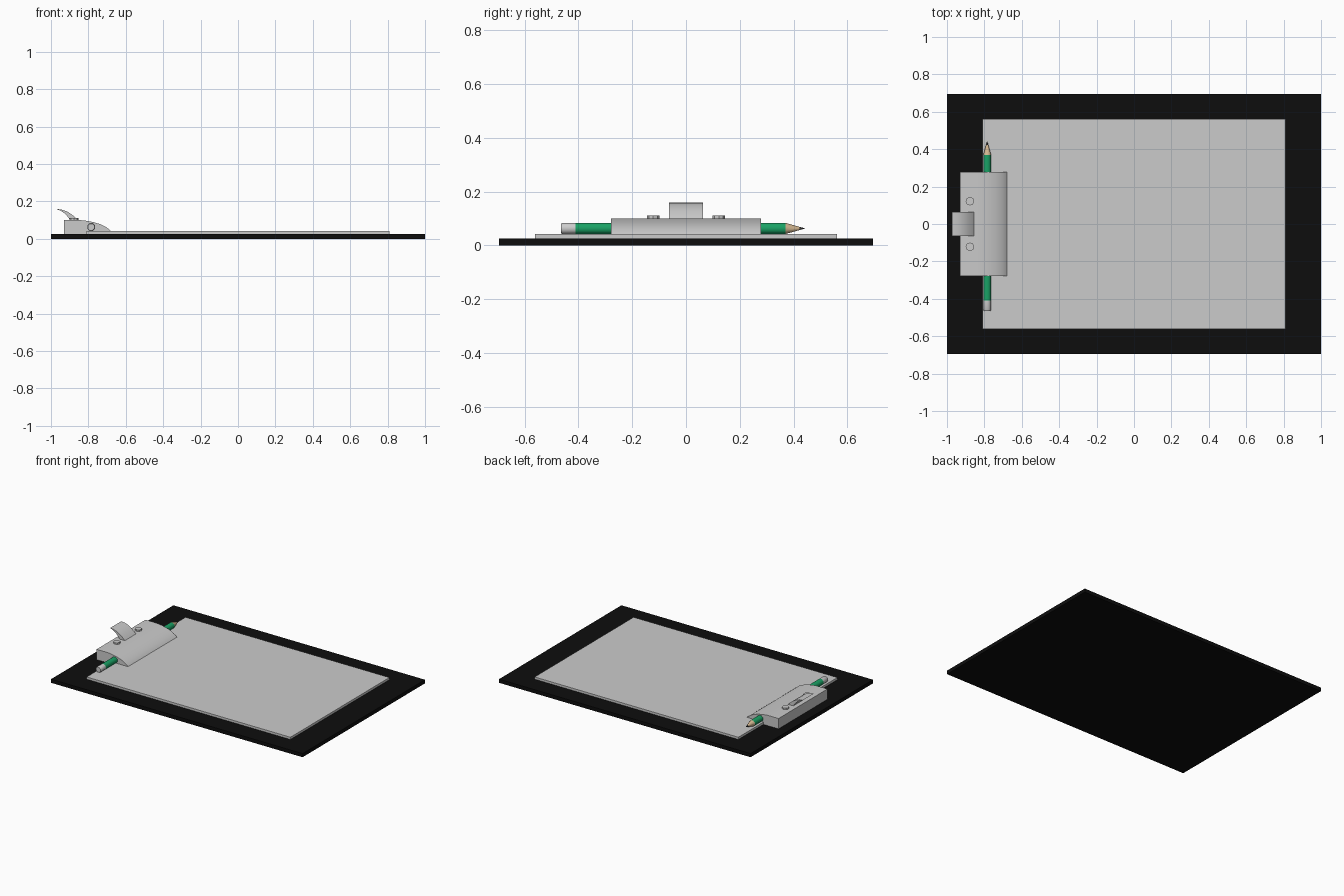
import bpy, bmesh, math

if "Cube" in bpy.data.objects:
    bpy.data.objects.remove(bpy.data.objects["Cube"])


def colour(name, rgb):
    m = bpy.data.materials.new(name)
    m.diffuse_color = (*rgb, 1)
    m.use_nodes = True
    m.node_tree.nodes["Principled BSDF"].inputs["Base Color"].default_value = m.diffuse_color
    return m


BLACK = colour("black", (0.004, 0.004, 0.004))
GREEN = colour("green", (0.01, 0.36, 0.13))
WOOD = colour("wood", (0.65, 0.47, 0.28))
LEAD = colour("lead", (0.05, 0.05, 0.05))


def finish(name, bm, mat=None, smooth=None):
    bmesh.ops.recalc_face_normals(bm, faces=bm.faces)
    me = bpy.data.meshes.new(name)
    bm.to_mesh(me)
    bm.free()
    ob = bpy.data.objects.new(name, me)
    bpy.context.collection.objects.link(ob)
    if mat:
        me.materials.append(mat)
    if smooth:
        bpy.ops.object.select_all(action='DESELECT')
        ob.select_set(True)
        bpy.context.view_layer.objects.active = ob
        bpy.ops.object.shade_smooth_by_angle(angle=math.radians(smooth))
    return ob


def extrude_profile(name, pts, half_width, mat=None, smooth=None):
    """Extrude an xz outline symmetrically along y."""
    bm = bmesh.new()
    face = bm.faces.new([bm.verts.new((x, -half_width, z)) for x, z in pts])
    ext = bmesh.ops.extrude_face_region(bm, geom=[face])["geom"]
    verts = [v for v in ext if isinstance(v, bmesh.types.BMVert)]
    bmesh.ops.translate(bm, verts=verts, vec=(0, 2 * half_width, 0))
    return finish(name, bm, mat, smooth)


def slab(name, hx, hy, z0, z1, mat=None):
    return extrude_profile(name, [(-hx, z0), (hx, z0), (hx, z1), (-hx, z1)], hy, mat)


def pencil_part(name, rings, mat=None, sides=8):
    """Loft octagonal rings (y, radius) along the pencil axis."""
    bm = bmesh.new()
    loops = []
    for y, r in rings:
        angles = [(i + 0.5) * math.tau / sides for i in range(sides)]
        loops.append([bm.verts.new((-0.785 + r * math.cos(a), y, 0.063 + r * math.sin(a)))
                      for a in angles])
    for a, b in zip(loops, loops[1:]):
        for i in range(sides):
            j = (i + 1) % sides
            bm.faces.new((a[i], a[j], b[j], b[i]))
    bm.faces.new(loops[0])
    bm.faces.new(loops[-1])
    return finish(name, bm, mat, 50)


# Board and paper stack
slab("board", 1.0, 0.695, 0.0, 0.026, BLACK)
slab("paper", 0.81, 0.562, 0.026, 0.042)

# Clip body: flat back, rounded nose pressing on the paper
extrude_profile("clip_body", [
    (-0.93, 0.026), (-0.93, 0.1), (-0.84, 0.1), (-0.805, 0.096), (-0.77, 0.089),
    (-0.735, 0.078), (-0.705, 0.063), (-0.688, 0.05), (-0.68, 0.042),
    (-0.81, 0.042), (-0.81, 0.026)], 0.278, smooth=30)

# Curved thumb lever
extrude_profile("clip_lever", [
    (-0.972, 0.16), (-0.945, 0.157), (-0.915, 0.147), (-0.888, 0.13),
    (-0.865, 0.11), (-0.853, 0.097), (-0.895, 0.097), (-0.91, 0.118),
    (-0.928, 0.137), (-0.95, 0.151)], 0.063, smooth=30)

# Rivets either side of the lever
for side, y in (("front", -0.122), ("back", 0.122)):
    bm = bmesh.new()
    bmesh.ops.create_cone(bm, cap_ends=True, segments=8, radius1=0.023,
                          radius2=0.023, depth=0.016)
    bmesh.ops.translate(bm, verts=bm.verts, vec=(-0.877, y, 0.103))
    finish("rivet_" + side, bm)

# Pencil held in the clip
R = 0.0225
pencil_part("pencil_eraser", [(-0.465, R * 0.85), (-0.458, R), (-0.41, R)])
pencil_part("pencil_body", [(-0.41, R), (0.37, R)], GREEN)
pencil_part("pencil_wood", [(0.37, R), (0.422, 0.0065)], WOOD)
pencil_part("pencil_lead", [(0.422, 0.0065), (0.44, 0.0012)], LEAD)
